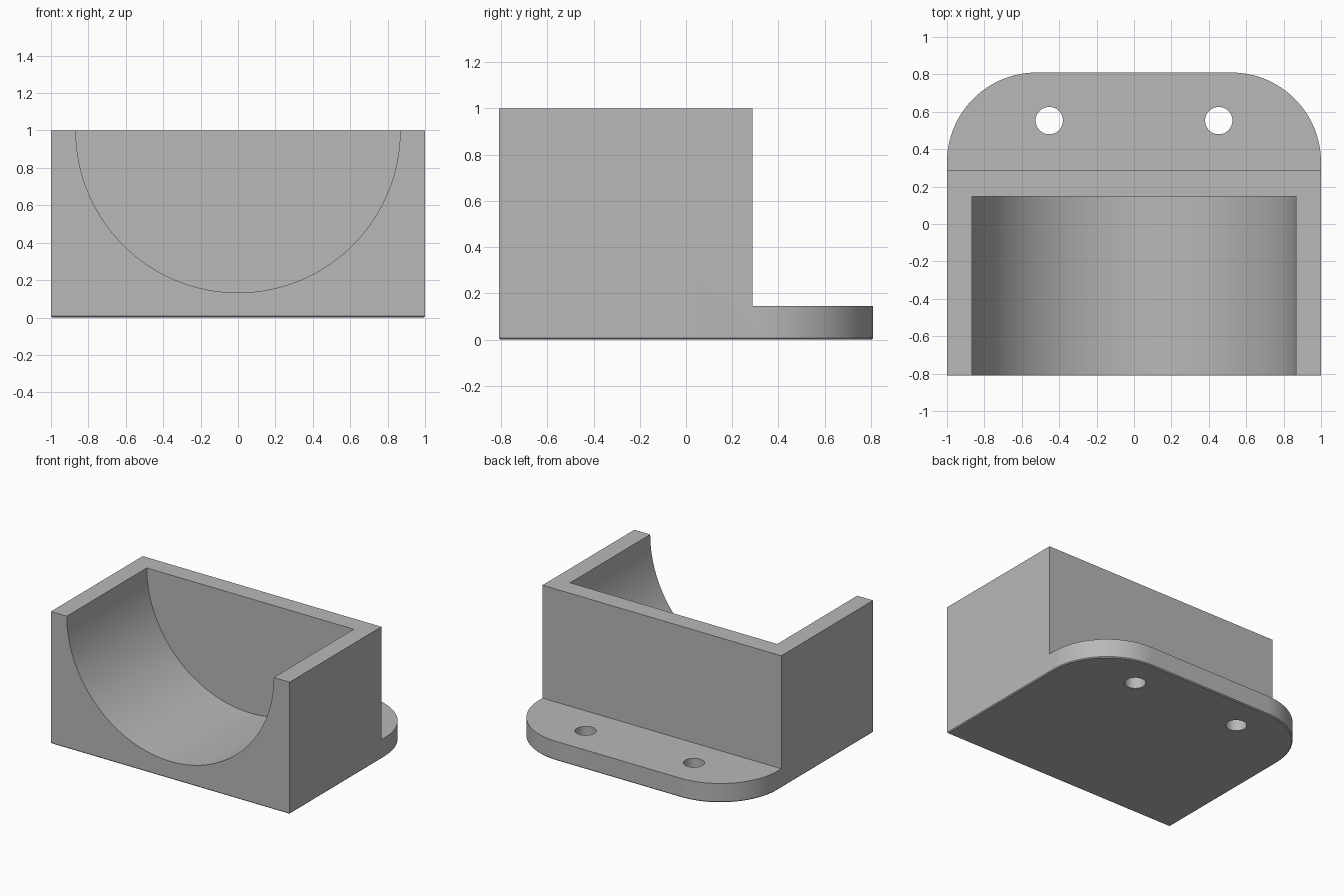
import bpy, bmesh, math
from mathutils import Matrix, Vector

cube = bpy.data.objects.get("Cube")
if cube:
    bpy.data.objects.remove(cube, do_unlink=True)

# Key sizes
HALF_W, HALF_D, HEIGHT = 1.0, 0.81, 1.0
CORNER_R = 0.48
WALL_BACK, POCKET_BACK = 0.288, 0.147
FLANGE_T = 0.145
CRADLE_R = 0.867
HOLE_X, HOLE_Y, HOLE_R = 0.453, 0.553, 0.073
CHAMFER = 0.007

grey = bpy.data.materials.new("light grey")
grey.use_nodes = True
grey.diffuse_color = (0.48, 0.48, 0.48, 1)
grey.node_tree.nodes["Principled BSDF"].inputs["Base Color"].default_value = grey.diffuse_color


def add_object(name, bm):
    bmesh.ops.recalc_face_normals(bm, faces=bm.faces)
    mesh = bpy.data.meshes.new(name)
    bm.to_mesh(mesh)
    bm.free()
    mesh.materials.append(grey)
    obj = bpy.data.objects.new(name, mesh)
    bpy.context.collection.objects.link(obj)
    return obj


def cylinder(name, radius, depth, matrix, segments):
    bm = bmesh.new()
    bmesh.ops.create_cone(bm, cap_ends=True, segments=segments, radius1=radius,
                          radius2=radius, depth=depth, matrix=matrix)
    return add_object(name, bm)


def box(name, low, high):
    low, high = Vector(low), Vector(high)
    bm = bmesh.new()
    bmesh.ops.create_cube(bm, size=1, matrix=Matrix.Translation((low + high) / 2)
                          @ Matrix.Diagonal((*(high - low), 1)))
    return add_object(name, bm)


def cut(target, cutter):
    cutter.hide_render = True
    mod = target.modifiers.new(cutter.name, "BOOLEAN")
    mod.operation, mod.solver, mod.object = "DIFFERENCE", "EXACT", cutter
    bpy.ops.object.modifier_apply(modifier=mod.name)
    bpy.data.objects.remove(cutter, do_unlink=True)


# Footprint: square front corners, rounded back corners
def footprint(inset):
    w, d, r = HALF_W - inset, HALF_D - inset, CORNER_R - inset
    steps = 32
    points = [(-w, -d), (w, -d)]
    for side, start in ((1, 0), (-1, math.pi / 2)):
        for i in range(steps + 1):
            a = start + i / steps * math.pi / 2
            points.append((side * (w - r) + r * math.cos(a), d - r + r * math.sin(a)))
    return points


# Solid body with a fine chamfer around the bottom
bm = bmesh.new()
rings = [[bm.verts.new((x, y, z)) for x, y in footprint(inset)]
         for z, inset in ((0, CHAMFER), (CHAMFER, 0), (HEIGHT, 0))]
for lower, upper in zip(rings, rings[1:]):
    for i in range(len(lower)):
        j = (i + 1) % len(lower)
        bm.faces.new((lower[i], lower[j], upper[j], upper[i]))
bm.faces.new(rings[0])
bm.faces.new(rings[-1])
holder = add_object("cradle_bracket", bm)
bpy.ops.object.select_all(action="DESELECT")
bpy.context.view_layer.objects.active = holder
holder.select_set(True)

# Clear the space above the mounting flange
cut(holder, box("flange_clearance", (-2, WALL_BACK, FLANGE_T), (2, 2, 2)))

# Half-round cradle, open at the front and top
length = POCKET_BACK + 1
lay_down = Matrix.Translation((0, POCKET_BACK - length / 2, HEIGHT)) @ Matrix.Rotation(math.pi / 2, 4, "X")
cut(holder, cylinder("cradle_pocket", CRADLE_R, length, lay_down, 128))

# Screw holes through the flange
for side in (-1, 1):
    place = Matrix.Translation((side * HOLE_X, HOLE_Y, 0))
    cut(holder, cylinder("screw_hole", HOLE_R, 1, place, 48))

bpy.ops.object.shade_smooth_by_angle(angle=math.radians(30))
